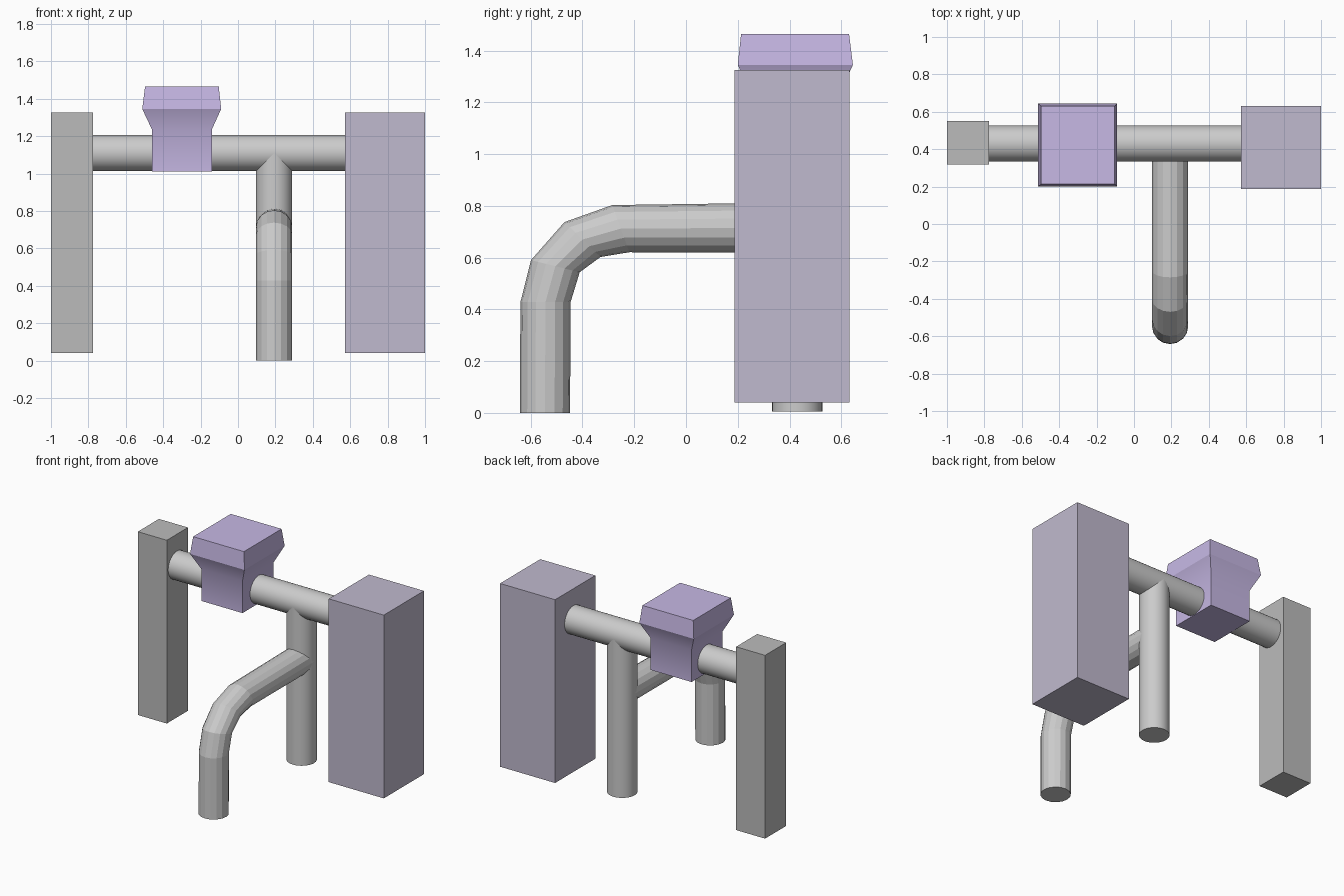
import bpy, bmesh, math
from mathutils import Vector

if "Cube" in bpy.data.objects:
    bpy.data.objects.remove(bpy.data.objects["Cube"])

R = 0.097            # pipe radius
PIPE_Y = 0.43        # depth of the main pipe axis


def material(name, color):
    m = bpy.data.materials.new(name)
    m.diffuse_color = (*color, 1)
    m.use_nodes = True
    m.node_tree.nodes["Principled BSDF"].inputs["Base Color"].default_value = m.diffuse_color
    return m


def loft(name, rings, mat=None, smooth=None):
    """Skin a list of equal-length vertex rings and cap both ends."""
    bm = bmesh.new()
    loops = [[bm.verts.new(p) for p in ring] for ring in rings]
    n = len(loops[0])
    for a, b in zip(loops, loops[1:]):
        for i in range(n):
            j = (i + 1) % n
            bm.faces.new((a[i], a[j], b[j], b[i]))
    bm.faces.new(loops[0][::-1])
    bm.faces.new(loops[-1])
    bmesh.ops.recalc_face_normals(bm, faces=bm.faces)
    mesh = bpy.data.meshes.new(name)
    bm.to_mesh(mesh)
    bm.free()
    ob = bpy.data.objects.new(name, mesh)
    bpy.context.collection.objects.link(ob)
    if mat:
        mesh.materials.append(mat)
    if smooth:
        bpy.ops.object.select_all(action='DESELECT')
        ob.select_set(True)
        bpy.context.view_layer.objects.active = ob
        bpy.ops.object.shade_smooth_by_angle(angle=math.radians(smooth))
    return ob


def rect(x0, x1, y0, y1, z):
    return [(x0, y0, z), (x1, y0, z), (x1, y1, z), (x0, y1, z)]


def circle(center, u, v, n):
    c, u, v = Vector(center), Vector(u), Vector(v)
    return [c + R * (math.cos(t) * u + math.sin(t) * v)
            for t in (2 * math.pi * i / n for i in range(n))]


dark = material("dark_grey", (0.5, 0.5, 0.5))
mauve = material("mauve", (0.53, 0.49, 0.62))
purple = material("purple", (0.57, 0.48, 0.78))

# End blocks
loft("left_post", [rect(-1, -0.775, 0.318, 0.552, z) for z in (0.04, 1.325)], dark)
loft("right_block", [rect(0.573, 1, 0.187, 0.632, z) for z in (0.04, 1.325)], mauve)

# Flared box straddling the main pipe
loft("valve_box", [rect(-0.46, -0.14, 0.25, 0.595, 1.01),
                   rect(-0.46, -0.14, 0.25, 0.595, 1.235),
                   rect(-0.512, -0.09, 0.2, 0.645, 1.345),
                   rect(-0.497, -0.103, 0.213, 0.63, 1.465)], purple, 28)

# Straight pipes
loft("main_pipe", [circle((x, PIPE_Y, 1.11), (0, 1, 0), (0, 0, 1), 32)
                   for x in (-0.78, 0.58)], smooth=30)
loft("riser_pipe", [circle((0.193, PIPE_Y, z), (1, 0, 0), (0, 1, 0), 32)
                    for z in (0.005, 1.11)], smooth=30)

# Branch pipe: (y, z, ring tilt in degrees) from the riser through the elbow to the floor
path = [(PIPE_Y, 0.716, 0), (-0.252, 0.712, 20), (-0.4, 0.67, 46),
        (-0.505, 0.567, 76), (-0.543, 0.428, 90), (-0.545, 0, 90)]
loft("branch_pipe", [circle((0.193, y, z), (1, 0, 0),
                            (0, -math.sin(math.radians(a)), math.cos(math.radians(a))), 16)
                     for y, z, a in path])
